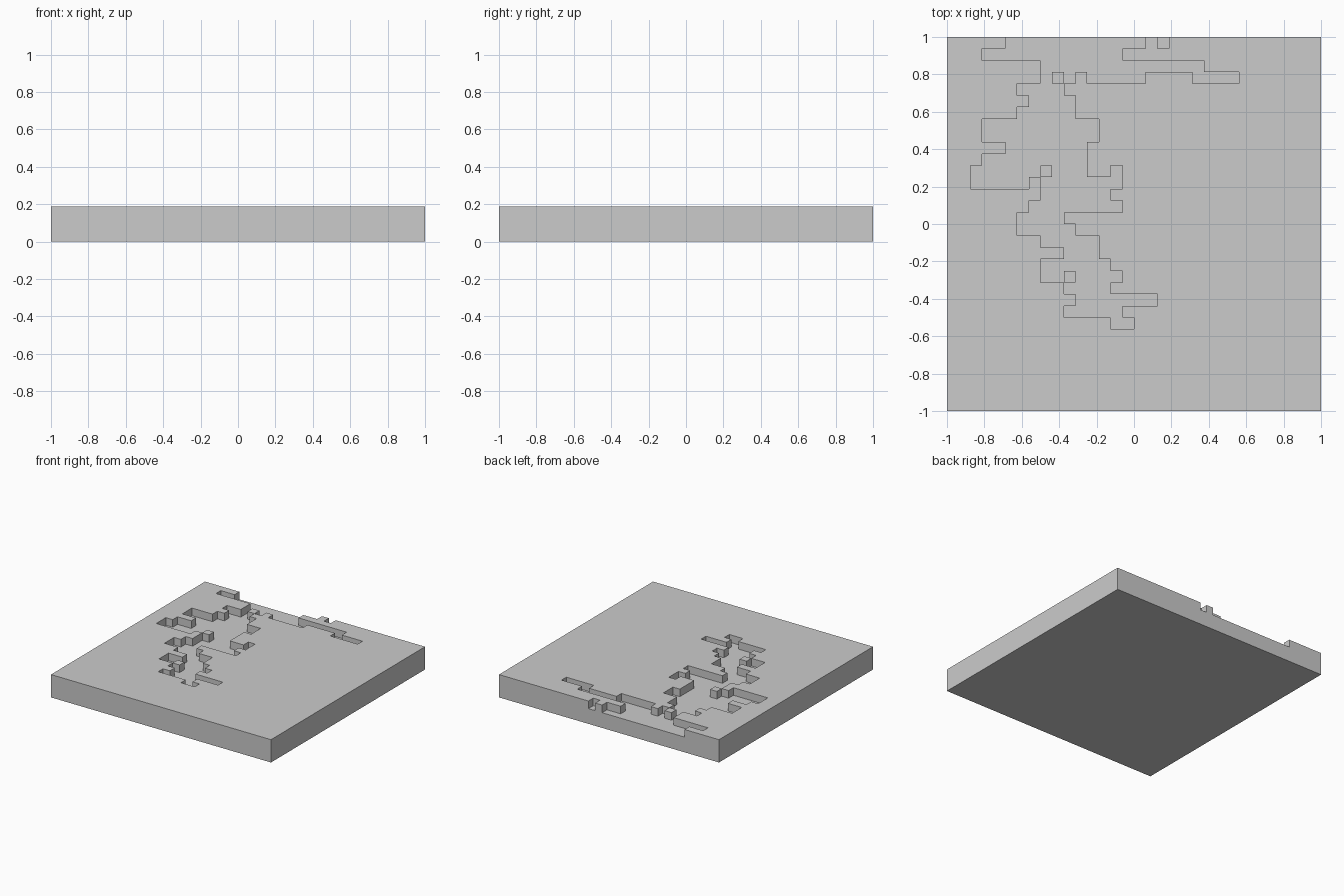
import bpy, bmesh

if "Cube" in bpy.data.objects:
    bpy.data.objects.remove(bpy.data.objects["Cube"])

N = 32                 # cells per side
C = 2 / N              # cell size
LAND, BED = 3 * C, 2 * C

# River: column spans (first-last) for each row, starting at the back edge
RIVER = ("5-16 18-18|3-14|8-21|8-8 10-10 12-16 21-24|6-9|7-10|6-10|3-12|3-12|5-11|"
         "3-11|2-7 9-11 14-14|2-6 8-14|8-13|7-14|6-9|6-10|8-12|10-12|8-13|"
         "8-9 11-14|10-13|11-17|10-14|14-15")
wet = set()
for j, row in enumerate(RIVER.split("|")):
    for span in row.split():
        a, b = map(int, span.split("-"))
        wet.update((i, j) for i in range(a, b + 1))


def height(i, j):
    if not (0 <= i < N and 0 <= j < N):
        return 0.0
    return BED if (i, j) in wet else LAND


bm = bmesh.new()


def quad(*pts):
    bm.faces.new([bm.verts.new(p) for p in pts])


# Cell tops, plus a wall wherever the neighbour is lower
for i in range(N):
    for j in range(N):
        h = height(i, j)
        x0, y1 = -1 + i * C, 1 - j * C
        x1, y0 = x0 + C, y1 - C
        quad((x0, y0, h), (x1, y0, h), (x1, y1, h), (x0, y1, h))
        sides = [((0, 1), (x0, y0), (x1, y0)), ((1, 0), (x1, y0), (x1, y1)),
                 ((0, -1), (x1, y1), (x0, y1)), ((-1, 0), (x0, y1), (x0, y0))]
        for (di, dj), a, b in sides:
            low = height(i + di, j + dj)
            if low < h:
                quad((*a, low), (*b, low), (*b, h), (*a, h))

# Underside
quad((-1, -1, 0), (-1, 1, 0), (1, 1, 0), (1, -1, 0))
bmesh.ops.remove_doubles(bm, verts=bm.verts, dist=1e-4)

mesh = bpy.data.meshes.new("terrain_tile")
bm.to_mesh(mesh)
bm.free()
bpy.context.collection.objects.link(bpy.data.objects.new("terrain_tile", mesh))
